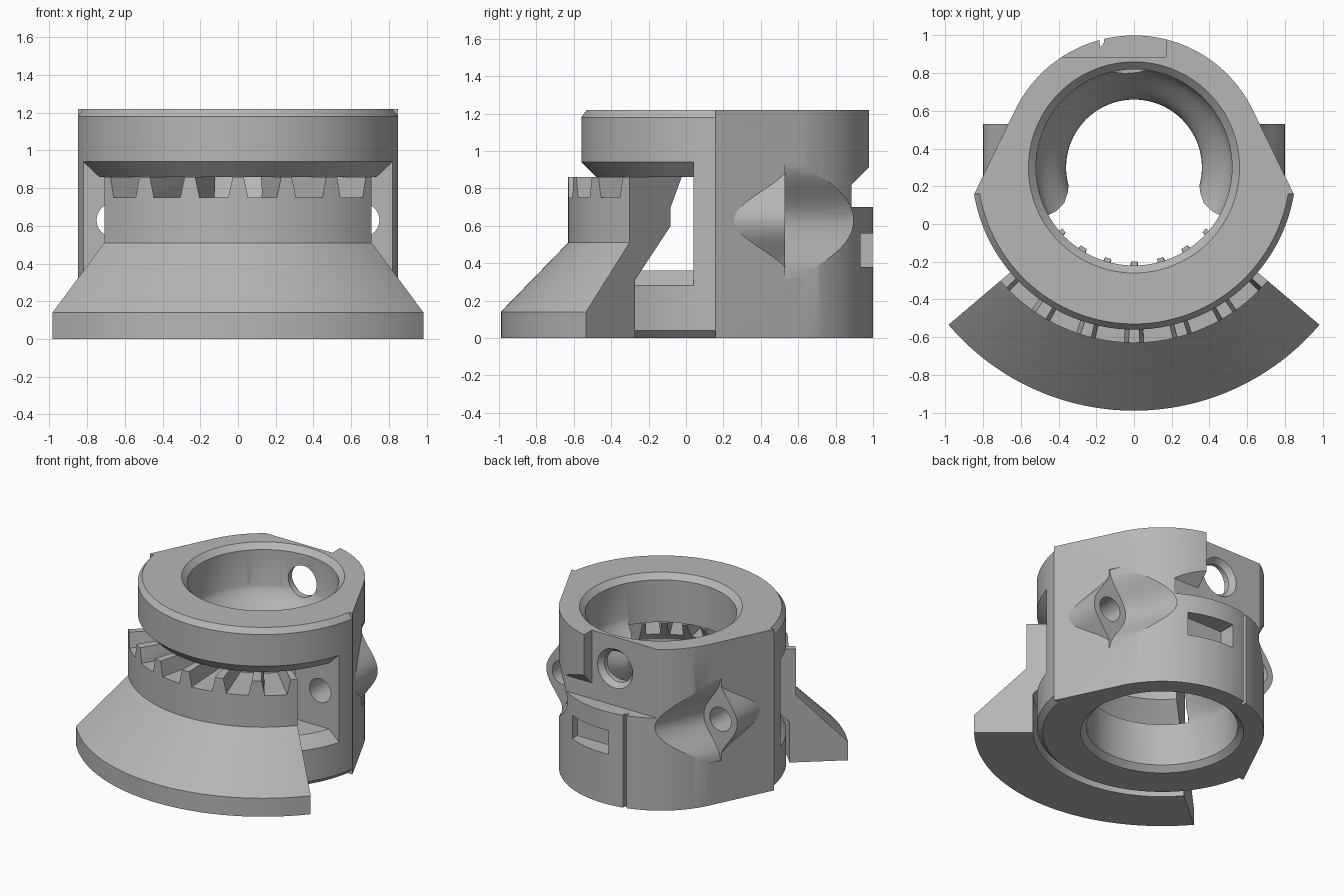
import bpy, bmesh, math
from mathutils import Vector

if "Cube" in bpy.data.objects:
    bpy.data.objects.remove(bpy.data.objects["Cube"], do_unlink=True)

AXIS_Y = 0.30          # the bore axis stands at x = 0, y = AXIS_Y
HEIGHT = 1.22
MID = 0.63             # height of the bosses and of the inner bulge

grey = bpy.data.materials.new("plain grey")
grey.use_nodes = True
colour = (0.47, 0.47, 0.47, 1)
grey.diffuse_color = colour
grey.node_tree.nodes["Principled BSDF"].inputs["Base Color"].default_value = colour


def finish(name, bm):
    bmesh.ops.remove_doubles(bm, verts=bm.verts, dist=1e-5)
    bmesh.ops.recalc_face_normals(bm, faces=bm.faces)
    mesh = bpy.data.meshes.new(name)
    bm.to_mesh(mesh)
    bm.free()
    mesh.materials.append(grey)
    obj = bpy.data.objects.new(name, mesh)
    bpy.context.collection.objects.link(obj)
    return obj


def loft(name, loops, closed=False):
    """Skin a list of equal point loops, capping the ends if open."""
    bm = bmesh.new()
    rings = [[bm.verts.new(p) for p in loop] for loop in loops]
    pairs = list(zip(rings, rings[1:]))
    if closed:
        pairs.append((rings[-1], rings[0]))
    else:
        bm.faces.new(rings[0])
        bm.faces.new(rings[-1])
    for a, b in pairs:
        for i in range(len(a)):
            j = (i + 1) % len(a)
            bm.faces.new((a[i], a[j], b[j], b[i]))
    return finish(name, bm)


def prism(name, points, axis, low, high):
    place = {"x": lambda p, t: (t, p[0], p[1]),
             "y": lambda p, t: (p[0], t, p[1]),
             "z": lambda p, t: (p[0], p[1], t)}[axis]
    return loft(name, [[place(p, t) for p in points] for t in (low, high)])


def box(name, x0, x1, y0, y1, z0, z1):
    return prism(name, [(x0, y0), (x1, y0), (x1, y1), (x0, y1)], "z", z0, z1)


def revolve(name, profile, start=0, end=360, steps=96):
    """Turn an (r, z) outline about the bore axis, angles in degrees."""
    full = end - start == 360
    loops = []
    for i in range(steps if full else steps + 1):
        a = math.radians(start + (end - start) * i / steps)
        loops.append([(r * math.cos(a), AXIS_Y + r * math.sin(a), z) for r, z in profile])
    return loft(name, loops, full)


def disc(x, z, r, steps=40):
    return [(x + r * math.cos(math.tau * i / steps), z + r * math.sin(math.tau * i / steps))
            for i in range(steps)]


def combine(target, tool, operation="DIFFERENCE"):
    mod = target.modifiers.new("join", "BOOLEAN")
    mod.operation, mod.object, mod.solver = operation, tool, "EXACT"
    graph = bpy.context.evaluated_depsgraph_get()
    mesh = bpy.data.meshes.new_from_object(target.evaluated_get(graph))
    target.modifiers.clear()
    target.data = mesh
    bpy.data.objects.remove(tool, do_unlink=True)


def swell(z, reach=0.31):
    """Smooth bump from 0 to 1 and back around the middle height."""
    return math.cos(math.pi / 2 * (z - MID) / reach) ** 2


levels = [MID - 0.31 + 0.62 * i / 24 for i in range(25)]

# Housing: chamfered wide front, narrower rounded back
housing = revolve("housing", [(0.2, 0), (0.82, 0), (0.86, 0.04), (0.86, 1.18),
                              (0.83, HEIGHT), (0.2, HEIGHT)], 189.5, 350.5)
plan = [(-0.848, 0.158), (0.848, 0.158)]
for i in range(61):
    a = math.radians(26 + 128 * i / 60)
    plan.append((0.7 * math.cos(a), AXIS_Y + 0.7 * math.sin(a)))
combine(housing, prism("back", plan, "z", 0, HEIGHT), "UNION")

# Swollen side bosses
for s in (-1, 1):
    curve = [(s * (0.655 + 0.145 * swell(z)), z) for z in levels]
    outline = [(s * 0.58, levels[0])] + curve + [(s * 0.58, levels[-1])]
    combine(housing, prism("boss", outline, "y", 0.1, 0.53), "UNION")

# Main bore with chamfered mouths
combine(housing, revolve("bore", [(0, -0.1), (0.66, -0.1), (0.52, 0.04), (0.52, 1.18),
                                  (0.66, 1.32), (0, 1.32)]))

# Rounded bulge inside the back of the bore
bulge = revolve("bulge", [(0.56, levels[0])] + [(0.523 - 0.163 * swell(z), z) for z in levels]
                + [(0.56, levels[-1])])
half = [(0.345, 0.24), (0.35, 0.17), (0.37, 0.11), (0.41, 0.07), (0.46, 0.045), (0.7, 0.04), (0.7, -0.5)]
combine(bulge, prism("bulge end", half + [(-x, y) for x, y in reversed(half)], "z", 0, 1.3))
combine(housing, bulge, "UNION")

# Front window, with sloped lips above and below
window = revolve("window", [(0, 0.36), (0.78, 0.36), (0.96, 0.18), (0.96, 1.04), (0.78, 0.86), (0, 0.86)])
combine(window, box("window back", -2, 2, 0.04, 3, -1, 2))
combine(housing, window)

# Dents behind the bosses, and the screw holes through them
for s in (-1, 1):
    loops = []
    for y in (0.53, 1.1):
        lean = 0.42 * (y - 0.53)
        dent = [(s * (0.66 - lean - 0.14 * swell(z)), y, z) for z in levels]
        loops.append([(s * 0.95, y, levels[0])] + dent + [(s * 0.95, y, levels[-1])])
    combine(housing, loft("dent", loops))
    combine(housing, prism("screw hole", disc(s * 0.66, MID, 0.09), "y", -0.1, 0.7))

# Flat at the back with its undercut
combine(housing, box("back flat", -0.6, 0.17, 0.885, 1.2, 0.7, 1.4))
combine(housing, prism("undercut", [(0.885, 0.7), (1.1, 0.7), (1.1, 1.035), (0.885, 0.82)],
                       "x", 0.1, 0.6))

# Countersunk pin hole in the flat
combine(housing, prism("pin hole", disc(-0.025, 0.98, 0.115), "y", 0.5, 1.1))
combine(housing, loft("countersink", [[(x, y, z) for x, z in disc(-0.025, 0.98, r)]
                                      for y, r in ((0.84, 0.11), (0.90, 0.16))]))

# Rectangular pocket and vertical index groove
combine(housing, box("pocket", -0.05, 0.3, 0.87, 1.1, 0.38, 0.56))
combine(housing, prism("groove", [(-0.19, 1.05), (-0.18, 0.935), (-0.16, 0.96), (-0.155, 1.05)],
                       "z", -0.1, 0.75))

# Toothed front sector
sector = revolve("toothed_sector", [(0.885, 0), (1.29, 0), (1.29, 0.14), (0.93, 0.51), (0.93, 0.86),
                                    (0.5, 0.86), (0.59, 0.7), (0.59, 0.6), (0.885, 0.31)],
                 220.3, 319.7, 64)
for centre in (-40.5, -24, -8, 8, 24, 40.5):
    loops = []
    for r in (0.4, 1.0):
        loop = []
        for offset, z in ((-4.8, 0.75), (4.8, 0.75), (6.3, 0.87), (-6.3, 0.87)):
            a = math.radians(270 + centre + offset)
            loop.append(Vector((r * math.cos(a), AXIS_Y + r * math.sin(a), z)))
        loops.append(loop)
    combine(sector, loft("tooth gap", loops))

# Smooth the round faces, keep the edges crisp
for obj in (housing, sector):
    bpy.ops.object.select_all(action="DESELECT")
    obj.select_set(True)
    bpy.context.view_layer.objects.active = obj
    bpy.ops.object.shade_smooth_by_angle(angle=math.radians(25))
